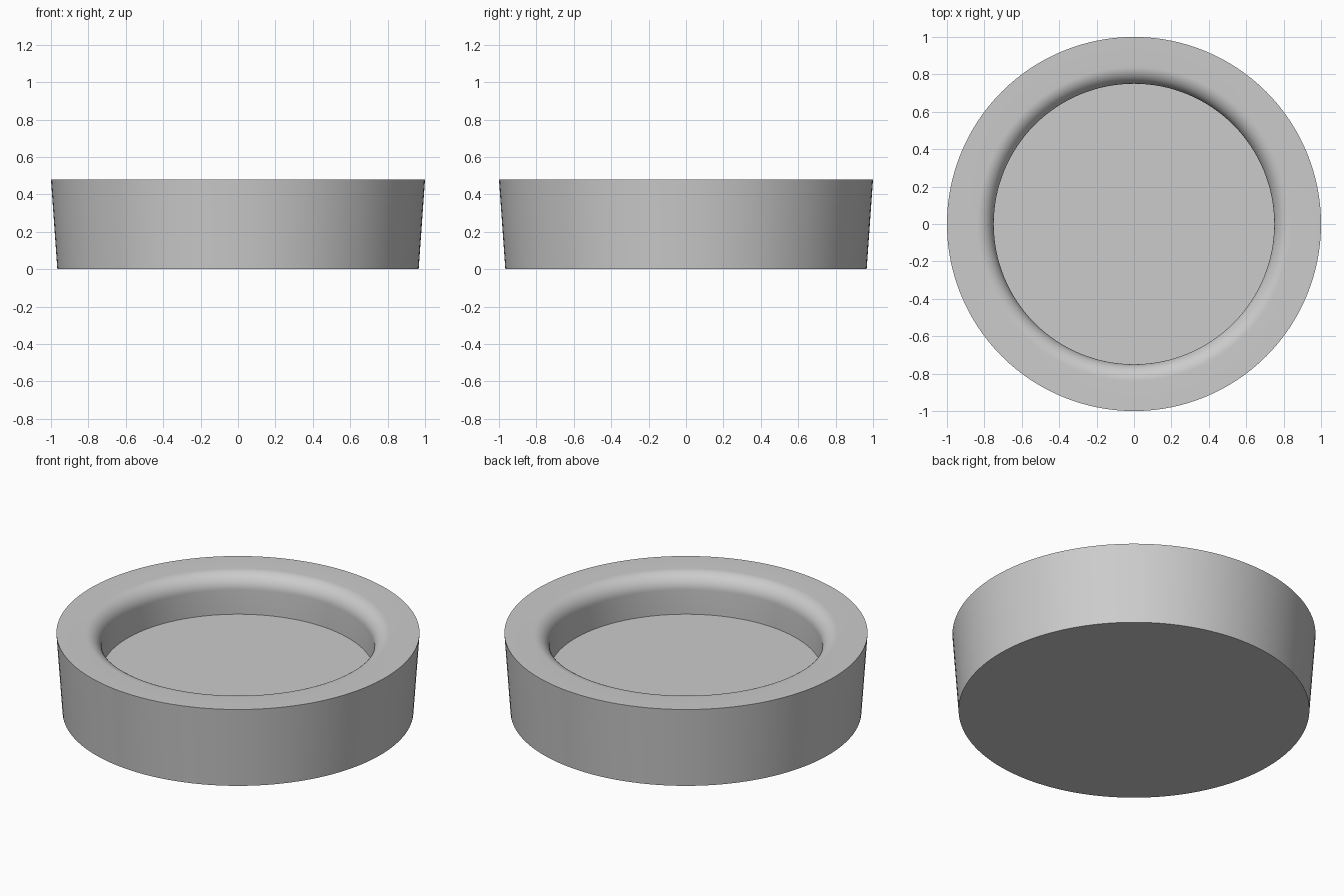
import bpy, bmesh, math
from mathutils import Matrix

# Remove the default cube
cube = bpy.data.objects.get("Cube")
if cube:
    bpy.data.objects.remove(cube, do_unlink=True)

SEGMENTS = 128
HEIGHT, FLOOR = 0.48, 0.243
RIM_R, BASE_R, WELL_R = 1.0, 0.966, 0.75
FILLET, STEPS = 0.09, 12

grey = bpy.data.materials.new("light_grey")
grey.use_nodes = True
colour = (0.6, 0.6, 0.6, 1)
grey.diffuse_color = colour
grey.node_tree.nodes["Principled BSDF"].inputs["Base Color"].default_value = colour

# Profile: tapered outside, flat rim, rounded lip, straight well wall
profile = [(BASE_R, 0), (RIM_R, HEIGHT)]
for i in range(STEPS + 1):
    a = math.pi / 2 * (1 + i / STEPS)
    profile.append((WELL_R + FILLET + FILLET * math.cos(a),
                    HEIGHT - FILLET + FILLET * math.sin(a)))
profile.append((WELL_R, FLOOR))

# Stack a ring for each profile point and bridge neighbours
bm = bmesh.new()
rings = []
for radius, z in profile:
    ring = bmesh.ops.create_circle(bm, segments=SEGMENTS, radius=radius,
                                   matrix=Matrix.Translation((0, 0, z)))
    rings.append(ring["verts"])
for low, high in zip(rings, rings[1:]):
    for i in range(SEGMENTS):
        j = (i + 1) % SEGMENTS
        bm.faces.new((low[i], low[j], high[j], high[i]))

# Close the underside and the well floor
bm.faces.new(rings[0])
bm.faces.new(rings[-1])
bmesh.ops.recalc_face_normals(bm, faces=bm.faces)

mesh = bpy.data.meshes.new("round_dish")
bm.to_mesh(mesh)
bm.free()
mesh.materials.append(grey)
dish = bpy.data.objects.new("round_dish", mesh)
bpy.context.collection.objects.link(dish)

# Smooth curved sides, keep rim and floor edges sharp
bpy.ops.object.select_all(action="DESELECT")
dish.select_set(True)
bpy.context.view_layer.objects.active = dish
bpy.ops.object.shade_smooth_by_angle(angle=math.radians(30))
